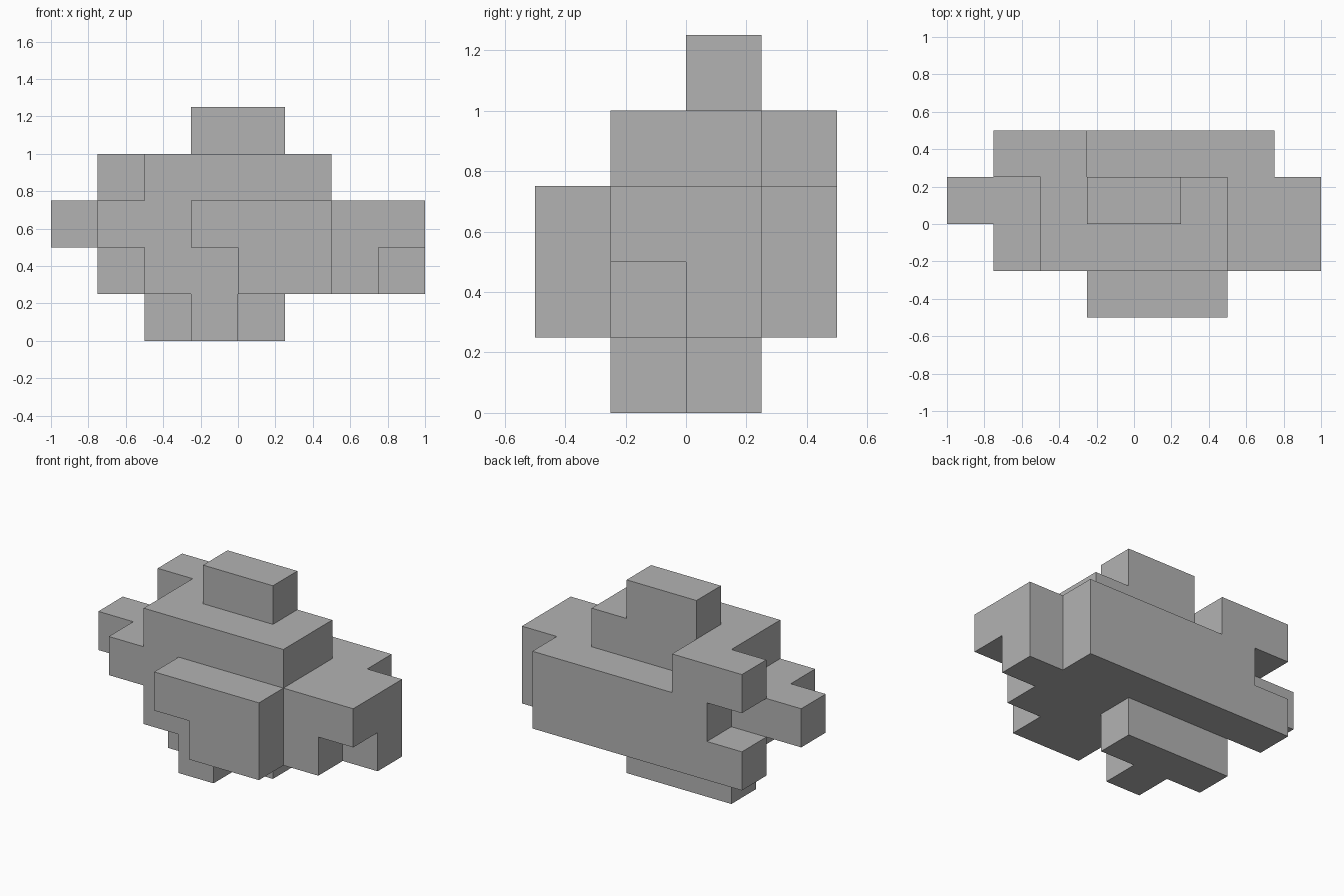
import bpy, bmesh
from itertools import product
from mathutils import Vector

cube = bpy.data.objects.get("Cube")
if cube:
    bpy.data.objects.remove(cube, do_unlink=True)

CELL = 0.25
ORIGIN = Vector((-1, -0.5, 0))

# Parts as (x, y, z) cell ranges, measured from the right, front, bottom corner
PARTS = {
    "foot_bar": ((2, 5), (2, 3), (0, 1)),
    "foot_toe": ((3, 4), (1, 2), (0, 1)),
    "core": ((2, 7), (1, 3), (1, 3)),
    "back_slab": ((2, 7), (3, 4), (1, 3)),
    "back_lower_tab": ((1, 2), (3, 4), (1, 2)),
    "back_upper_tab": ((1, 3), (3, 4), (3, 4)),
    "right_shoulder": ((1, 2), (1, 3), (2, 3)),
    "right_arm": ((0, 1), (2, 3), (2, 3)),
    "left_arm": ((7, 8), (1, 3), (2, 3)),
    "left_arm_drop": ((7, 8), (2, 3), (1, 2)),
    "front_plate": ((3, 6), (0, 1), (2, 3)),
    "front_plate_lower": ((4, 6), (0, 1), (1, 2)),
    "upper_deck": ((2, 6), (1, 3), (3, 4)),
    "top_block": ((3, 5), (2, 3), (4, 5)),
}

# Union of all parts on the cell grid
filled = set()
for spans in PARTS.values():
    filled.update(product(*(range(*s) for s in spans)))

# Keep only exposed cell sides, so the parts fuse into one shell
bm = bmesh.new()
for cell in filled:
    for axis, side in product(range(3), (0, 1)):
        neighbour = list(cell)
        neighbour[axis] += 2 * side - 1
        if tuple(neighbour) in filled:
            continue
        u, v = (axis + 1) % 3, (axis + 2) % 3
        ring = []
        for du, dv in ((0, 0), (1, 0), (1, 1), (0, 1)):
            p = Vector(cell)
            p[axis] += side
            p[u] += du
            p[v] += dv
            ring.append(bm.verts.new(ORIGIN + p * CELL))
        bm.faces.new(ring if side else ring[::-1])

# Weld the sides and merge coplanar ones into clean flat faces
bmesh.ops.remove_doubles(bm, verts=bm.verts, dist=0.001)
bmesh.ops.dissolve_limit(bm, angle_limit=0.01, verts=bm.verts, edges=bm.edges)

mesh = bpy.data.meshes.new("block_body")
bm.to_mesh(mesh)
bm.free()

# Plain grey finish
grey = bpy.data.materials.new("plain_grey")
grey.use_nodes = True
colour = (0.45, 0.45, 0.45, 1)
grey.diffuse_color = colour
grey.node_tree.nodes["Principled BSDF"].inputs["Base Color"].default_value = colour
mesh.materials.append(grey)

body = bpy.data.objects.new("block_body", mesh)
bpy.context.scene.collection.objects.link(body)
